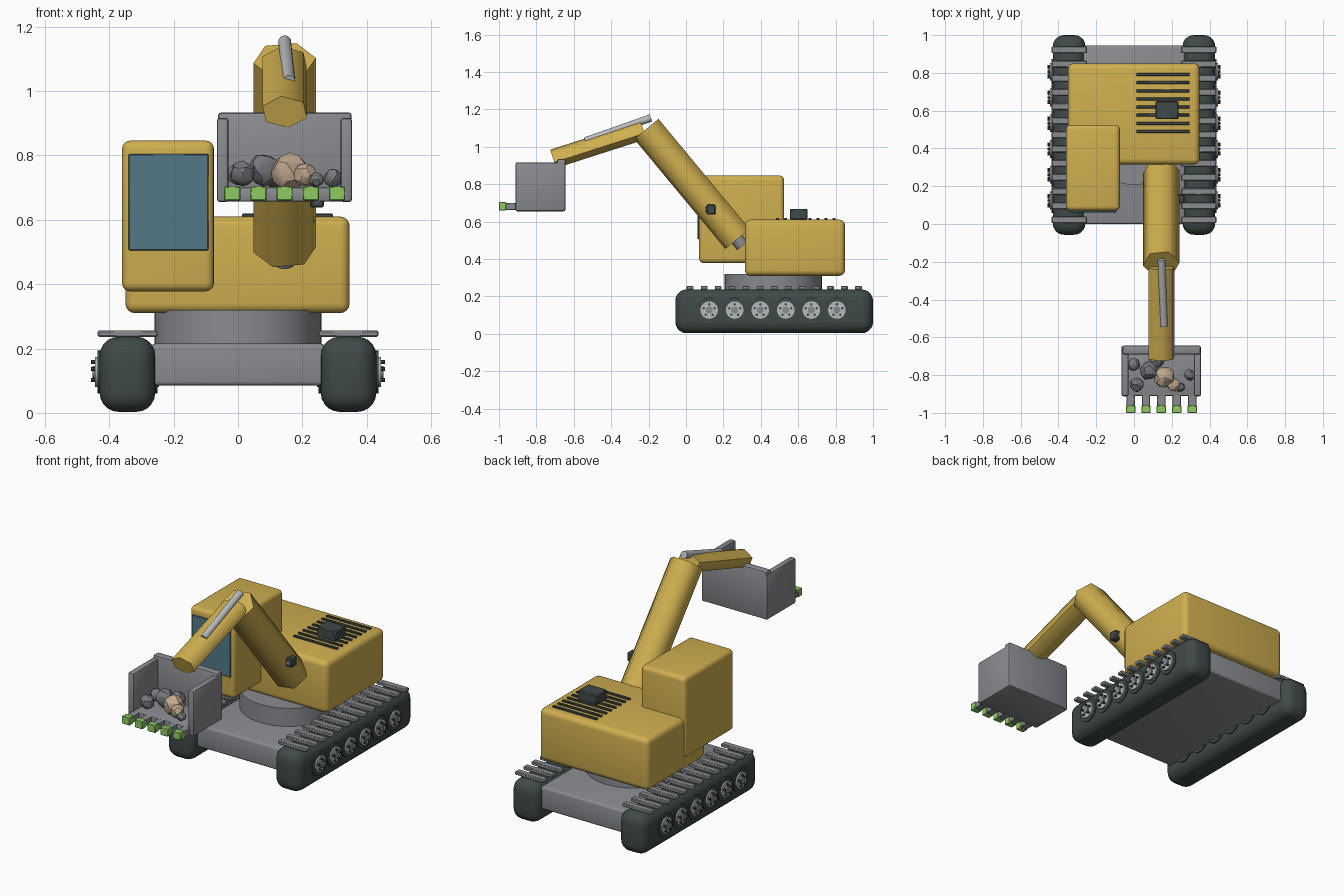
import bpy, bmesh, math, random
from mathutils import Vector, Matrix

random.seed(4)
if "Cube" in bpy.data.objects:
    bpy.data.objects.remove(bpy.data.objects["Cube"])


def material(name, rgb):
    m = bpy.data.materials.new(name)
    m.use_nodes = True
    m.diffuse_color = (*rgb, 1)
    m.node_tree.nodes["Principled BSDF"].inputs["Base Color"].default_value = (*rgb, 1)
    return m


YELLOW = material("yellow paint", (0.63, 0.43, 0.08))
DARK = material("dark rubber", (0.05, 0.068, 0.066))
GREY = material("grey steel", (0.25, 0.26, 0.28))
LIGHT = material("light metal", (0.48, 0.49, 0.5))
GLASS = material("blue glass", (0.085, 0.19, 0.245))
GREEN = material("green tips", (0.27, 0.6, 0.12))
TAN = material("tan stone", (0.54, 0.4, 0.28))
STONE = material("grey stone", (0.18, 0.185, 0.2))


def finish(bm, name, mat, angle=40):
    mesh = bpy.data.meshes.new(name)
    bm.to_mesh(mesh)
    bm.free()
    mesh.materials.append(mat)
    ob = bpy.data.objects.new(name, mesh)
    bpy.context.collection.objects.link(ob)
    if angle:
        bpy.ops.object.select_all(action="DESELECT")
        ob.select_set(True)
        bpy.context.view_layer.objects.active = ob
        bpy.ops.object.shade_smooth_by_angle(angle=math.radians(angle))
    return ob


def box(name, mat, xs, ys, zs, bevel=0, segments=3):
    """Box from its extents on each axis, with optional rounded edges."""
    bm = bmesh.new()
    bmesh.ops.create_cube(bm, size=1)
    for v in bm.verts:
        v.co = [(a + b) / 2 + c * (b - a) for c, (a, b) in zip(v.co, (xs, ys, zs))]
    if bevel:
        bmesh.ops.bevel(bm, geom=bm.edges[:], offset=bevel, segments=segments,
                        profile=0.5, affect="EDGES")
    return finish(bm, name, mat, 40 if bevel else 0)


def rod(name, mat, start, end, rx, ry=None, sides=24, turn=0, angle=40):
    """Prism between two points; its section is rx wide and ry high."""
    start, end = Vector(start), Vector(end)
    axis = end - start
    bm = bmesh.new()
    bmesh.ops.create_cone(bm, cap_ends=True, segments=sides, radius1=1, radius2=1,
                          depth=axis.length, matrix=Matrix.Rotation(math.radians(turn), 4, "Z"))
    bm.transform(Matrix.Diagonal((rx, ry or rx, 1, 1)))
    z = axis.normalized()
    side = Vector((0, 0, 1)) if abs(z.x) > 0.9 else Vector((1, 0, 0))
    y = z.cross(side).normalized()
    x = y.cross(z)
    frame = Matrix((x, y, z)).transposed().to_4x4()
    bm.transform(Matrix.Translation((start + end) / 2) @ frame)
    return finish(bm, name, mat, angle)


def span(s, a, b):
    return tuple(sorted((s * a, s * b)))


# Undercarriage and turntable
box("chassis", GREY, (-0.27, 0.27), (0, 0.945), (0.085, 0.215), 0.012)
rod("turntable", GREY, (0, 0.467, 0.2), (0, 0.467, 0.32), 0.26, sides=48)

# Tracks, pads and road wheels on both sides
for s, side in ((-1, "right"), (1, "left")):
    box(side + "_track", DARK, span(s, 0.257, 0.43), (-0.057, 1), (0.003, 0.237), 0.06, 5)
    for i in range(13):
        y = 0.022 + 0.075 * i
        box(side + "_track_pad", GREY, span(s, 0.25, 0.436), (y - 0.018, y + 0.018),
            (0.236, 0.256), 0.004, 1)
    for i in range(6):
        y, z = 0.124 + 0.1365 * i, 0.127

        def disc(part, mat, a, b, r, dy=0, dz=0, sides=24):
            rod(side + part, mat, (s * a, y + dy, z + dz), (s * b, y + dy, z + dz), r, sides=sides)

        disc("_wheel_tyre", DARK, 0.25, 0.436, 0.067)
        disc("_wheel_hub", LIGHT, 0.245, 0.444, 0.047)
        disc("_wheel_cap", GREY, 0.44, 0.452, 0.019, sides=16)
        for k in range(5):
            a = math.tau * k / 5 + math.pi / 2
            disc("_wheel_bolt", DARK, 0.44, 0.457, 0.006, 0.031 * math.cos(a),
                 0.031 * math.sin(a), 8)

# Engine body and cab
box("engine_body", YELLOW, (-0.35, 0.347), (0.315, 0.85), (0.31, 0.61), 0.03, 4)
box("cab", YELLOW, (-0.36, -0.075), (0.07, 0.525), (0.378, 0.846), 0.025, 4)
box("cab_window", GLASS, (-0.34, -0.092), (0.061, 0.0705), (0.505, 0.805), 0.003, 1)

# Cooling vents and exhaust box
for i in range(8):
    y = 0.49 + 0.043 * i
    box("vent_slat", DARK, (0.013, 0.295), (y - 0.008, y + 0.008), (0.605, 0.619), 0.003, 1)
box("exhaust_box", DARK, (0.115, 0.236), (0.555, 0.65), (0.61, 0.668), 0.005, 1)

# Boom, arm and hydraulic rods
CX = 0.145
rod("boom", YELLOW, (CX, -0.212, 1.095), (CX, 0.275, 0.507), 0.098, 0.091, 6, 22, 65)
rod("arm", YELLOW, (CX, -0.228, 1.09), (CX, -0.71, 0.935), 0.074, 0.052, 6, 8, 65)
rod("boom_cylinder", GREY, (CX, 0.17, 0.63), (CX, 0.302, 0.47), 0.036)
rod("arm_cylinder", LIGHT, (CX, -0.188, 1.154), (0.158, -0.54, 1.03), 0.02)
box("work_lamp", DARK, (0.225, 0.267), (0.11, 0.158), (0.638, 0.69), 0.005, 1)
rod("work_lamp_lens", GREY, (0.246, 0.112, 0.664), (0.246, 0.104, 0.664), 0.013, sides=12)

# Bucket: floor, back, two cheeks and five tipped teeth
box("bucket_floor", GREY, (-0.06, 0.35), (-0.91, -0.65), (0.657, 0.7), 0.006, 2)
box("bucket_back", GREY, (-0.062, 0.353), (-0.69, -0.643), (0.657, 0.934), 0.01, 2)
for x in (-0.066, 0.318):
    box("bucket_cheek", GREY, (x, x + 0.037), (-0.912, -0.645), (0.655, 0.917), 0.01, 2)
for i in range(5):
    x = CX + 0.0815 * (i - 2)
    box("bucket_tooth", GREY, (x - 0.022, x + 0.022), (-0.965, -0.9), (0.662, 0.698), 0.003, 1)
    box("tooth_tip", GREEN, (x - 0.025, x + 0.025), (-1, -0.962), (0.66, 0.704), 0.003, 1)

# Rocks in the bucket
rocks = [(0.0, -0.745, 0.74, 0.035, STONE), (0.015, -0.85, 0.742, 0.04, STONE),
         (0.08, -0.775, 0.755, 0.052, STONE), (0.12, -0.72, 0.74, 0.042, STONE),
         (0.16, -0.81, 0.75, 0.058, TAN), (0.208, -0.85, 0.74, 0.038, TAN),
         (0.243, -0.863, 0.725, 0.025, STONE), (0.295, -0.8, 0.73, 0.03, STONE)]
for x, y, z, r, mat in rocks:
    bm = bmesh.new()
    bmesh.ops.create_icosphere(bm, subdivisions=2, radius=r)
    for v in bm.verts:
        v.co *= random.uniform(0.88, 1.06)
    bm.transform(Matrix.Translation((x, y, z)) @ Matrix.Rotation(random.random() * 6, 4, "Z"))
    finish(bm, "rock", mat, 25)
